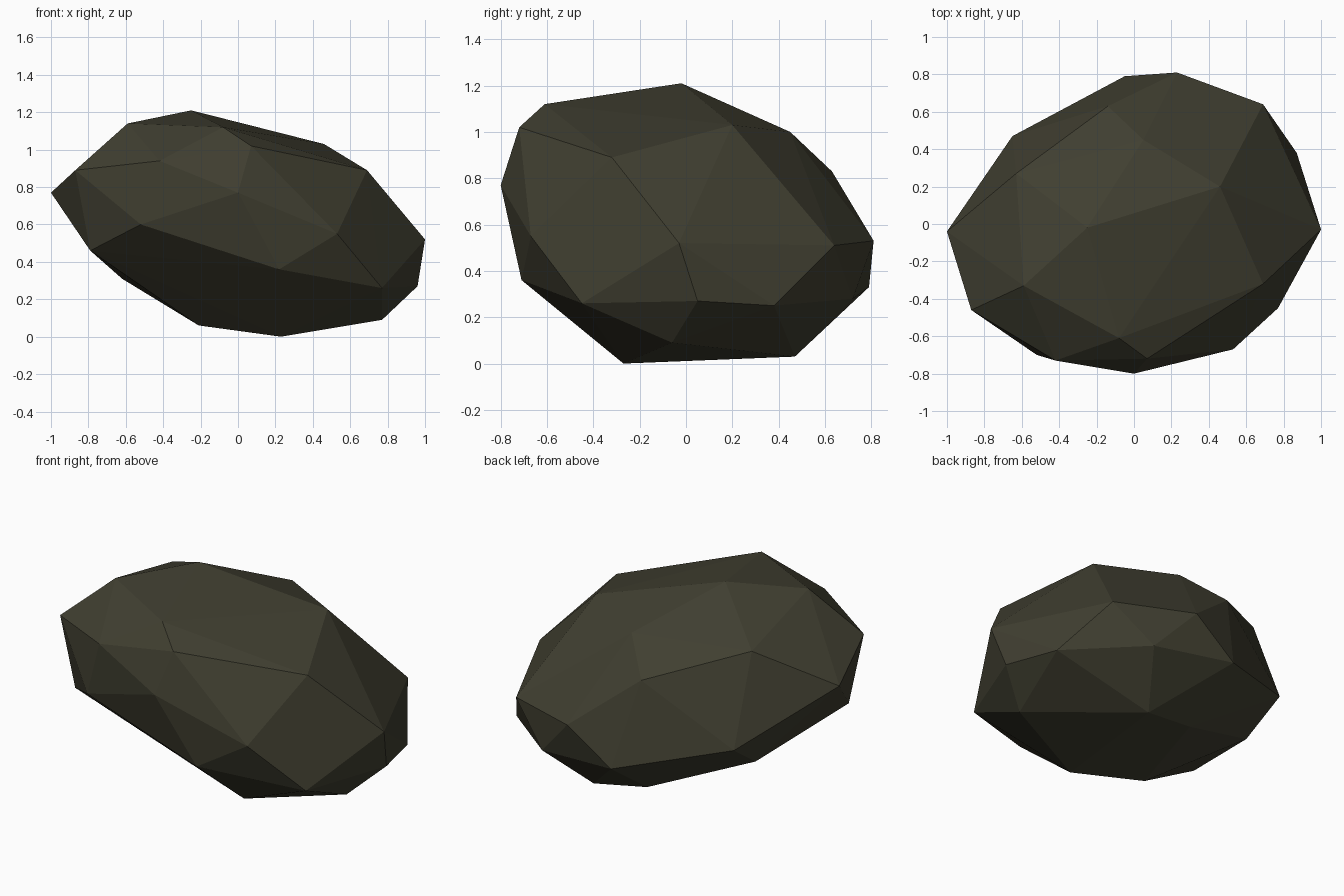
import bpy
import bmesh
from mathutils import Vector

default_cube = bpy.data.objects.get("Cube")
if default_cube:
    bpy.data.objects.remove(default_cube, do_unlink=True)


def make_material(name, color):
    material = bpy.data.materials.new(name)
    material.use_nodes = True
    material.diffuse_color = color
    shader = material.node_tree.nodes["Principled BSDF"]
    shader.inputs["Base Color"].default_value = color
    shader.inputs["Roughness"].default_value = 0.9
    return material


def chiselled_stone(name, corners, material):
    """Wrap a tight faceted skin around the corner points (hundredths of a unit)."""
    bm = bmesh.new()
    for corner in corners:
        bm.verts.new(Vector(corner) / 100)
    hull = bmesh.ops.convex_hull(bm, input=bm.verts[:])
    loose = [v for v in hull["geom_interior"] if isinstance(v, bmesh.types.BMVert)]
    bmesh.ops.delete(bm, geom=loose, context="VERTS")
    bmesh.ops.recalc_face_normals(bm, faces=bm.faces[:])

    mesh = bpy.data.meshes.new(name)
    bm.to_mesh(mesh)
    bm.free()
    mesh.materials.append(material)
    stone = bpy.data.objects.new(name, mesh)
    bpy.context.collection.objects.link(stone)
    return stone


# Crown: the sloping upper facets
crown = [
    (-25, -2, 121), (-59, -33, 114), (-8, -61, 112), (7, -72, 102),
    (46, 20, 103), (5, 45, 100), (-63, 27, 100), (69, -32, 89),
    (-14, 63, 83), (-87, -46, 89), (-42, -73, 94),
]

# Belt: the widest corners around the middle
belt = [
    (-100, -4, 77), (0, -80, 77), (-52, -70, 60), (53, -67, 55),
    (100, -3, 52), (69, 64, 51), (23, 81, 53), (-65, 47, 48),
    (-79, -43, 46), (22, -71, 36), (-5, 79, 33),
]

# Base: the undercut corners that narrow to the ground
base = [
    (-62, 22, 31), (77, -45, 26), (96, 5, 27), (87, 38, 25), (46, 72, 28),
    (77, -6, 9), (23, -27, 0), (-21, -16, 6), (29, 47, 3), (-4, 43, 8),
]

olive_grey = make_material("dark olive stone", (0.051, 0.049, 0.030, 1))
chiselled_stone("boulder", crown + belt + base, olive_grey)
